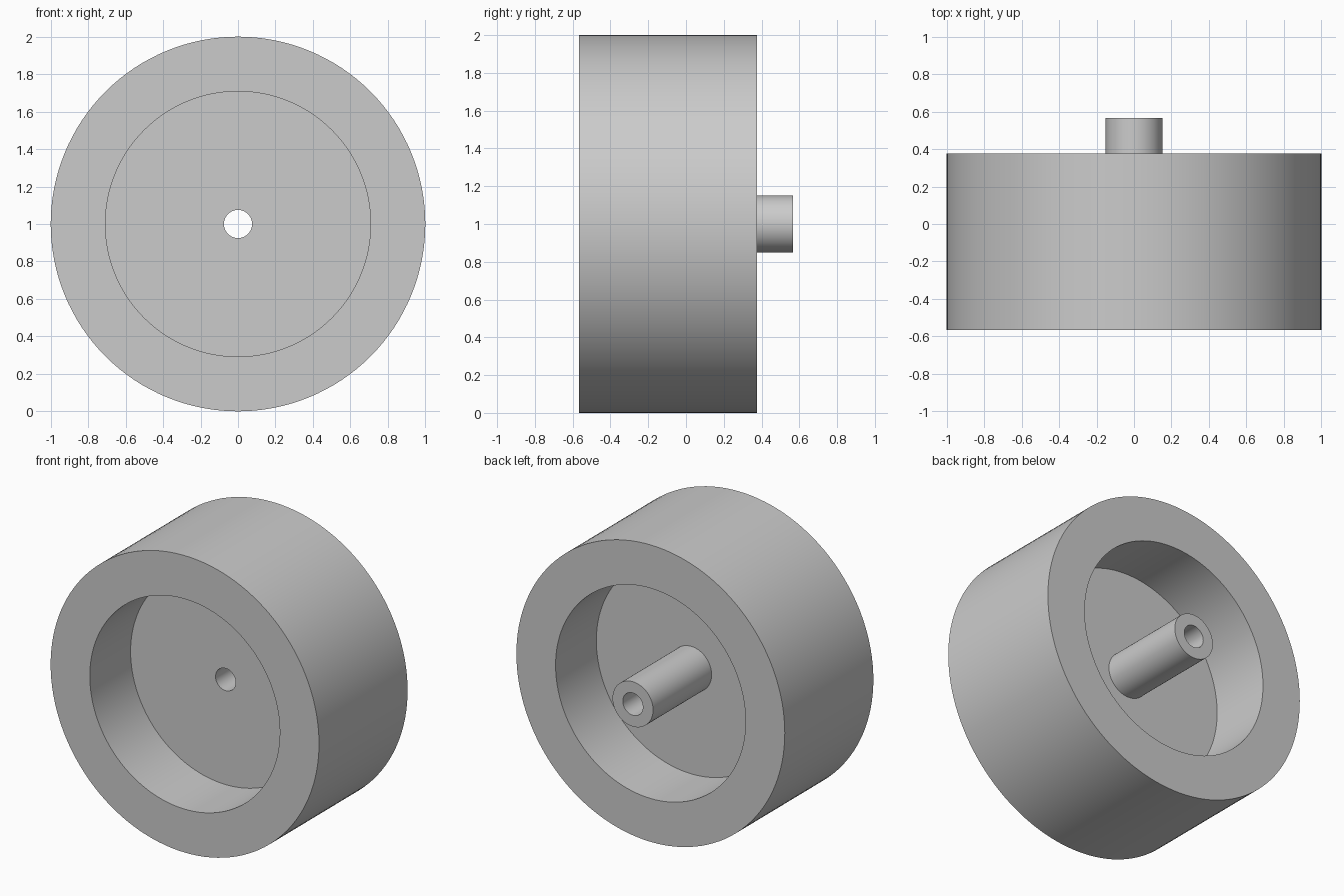
import bpy
import bmesh
from math import radians, tau
from mathutils import Matrix, Vector

cube = bpy.data.objects.get("Cube")
if cube:
    bpy.data.objects.remove(cube, do_unlink=True)

SEGMENTS = 128
FRONT, BACK, HUB_END = -0.566, 0.377, 0.566
WEB_FRONT, WEB_BACK = -0.132, -0.057
RIM_R, RECESS_R, HUB_R, BORE_R = 1.0, 0.708, 0.151, 0.075

grey = bpy.data.materials.new("plain grey")
grey.use_nodes = True
colour = (0.6, 0.6, 0.6, 1)
grey.diffuse_color = colour
grey.node_tree.nodes["Principled BSDF"].inputs["Base Color"].default_value = colour

# Closed half-section of rim, web and bored hub as (radius, y)
section = [
    (RIM_R, FRONT), (RIM_R, BACK),
    (RECESS_R, BACK), (RECESS_R, WEB_BACK),
    (HUB_R, WEB_BACK), (HUB_R, HUB_END),
    (BORE_R, HUB_END), (BORE_R, WEB_FRONT),
    (RECESS_R, WEB_FRONT), (RECESS_R, FRONT),
]

# Turn the section about the wheel axis
bm = bmesh.new()
rings = []
for i in range(SEGMENTS):
    turn = Matrix.Rotation(tau * i / SEGMENTS, 3, "Y")
    rings.append([bm.verts.new(turn @ Vector((r, y, 0))) for r, y in section])
for i, ring in enumerate(rings):
    following = rings[(i + 1) % SEGMENTS]
    for j in range(len(section)):
        k = (j + 1) % len(section)
        bm.faces.new((ring[j], ring[k], following[k], following[j]))
bmesh.ops.recalc_face_normals(bm, faces=bm.faces)

mesh = bpy.data.meshes.new("wheel")
bm.to_mesh(mesh)
bm.free()
mesh.materials.append(grey)
wheel = bpy.data.objects.new("wheel", mesh)
wheel.location.z = RIM_R
bpy.context.collection.objects.link(wheel)

# Smooth round walls with crisp rims
bpy.ops.object.select_all(action="DESELECT")
wheel.select_set(True)
bpy.context.view_layer.objects.active = wheel
bpy.ops.object.shade_smooth_by_angle(angle=radians(30))
